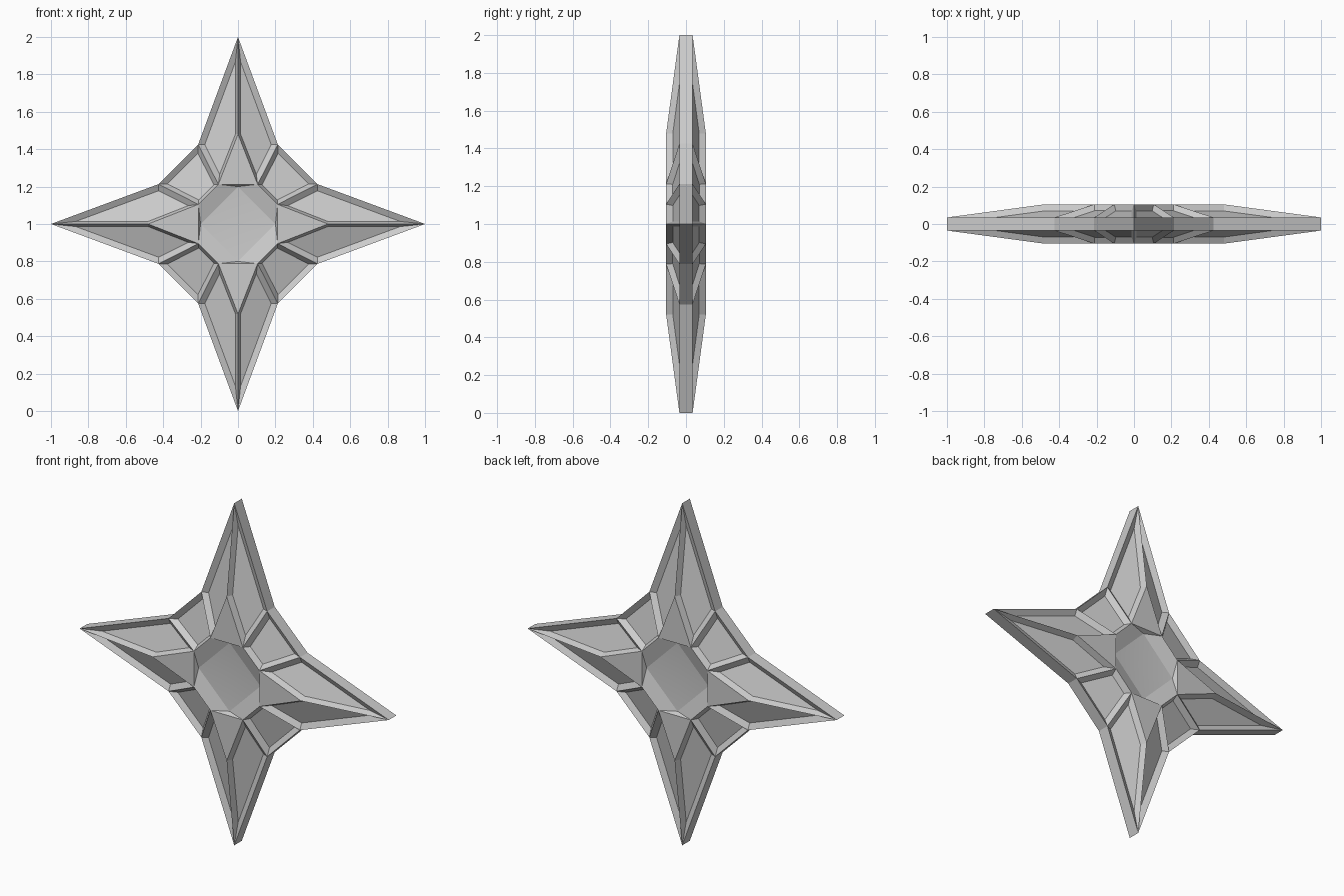
import bpy, bmesh
from math import pi
from mathutils import Vector, Matrix

if "Cube" in bpy.data.objects:
    bpy.data.objects.remove(bpy.data.objects["Cube"])

RIM, TOP = 0.035, 0.105      # half thickness at the outline and at the ridges

# key points of one arm in the front half: (x, -y, z) around the star centre
TIP = (0, RIM, 1.0)
RIDGE = (0, TOP, 0.48)
SHOULDER = (0.213, RIM, 0.425)
SHOULDER2 = (0.425, RIM, 0.213)
OCT = (0.105, TOP, 0.212)
OCT2 = (0.212, TOP, 0.105)
DISH = (0, 0.078, 0.2)
DISH2 = (0.2, 0.078, 0)
CENTRE = (0, 0.066, 0)


def flip(p):
    return (-p[0], p[1], p[2])


def drop(p):
    return (p[0], 0, p[2])


def add_faces(bm, faces):
    """Repeat faces on all four arms, facing forward or outward."""
    made = []
    for k in range(4):
        rot = Matrix.Rotation(k * pi / 2, 3, 'Y')
        for pts in faces:
            vs = [bm.verts.new(rot @ Vector((x, -y, z))) for x, y, z in pts]
            f = bm.faces.new(vs)
            f.normal_update()
            mid = f.calc_center_median()
            out = Vector((mid.x * 0.01, -1, mid.z * 0.01))
            if abs(f.normal.y) < 1e-4:
                out = Vector((mid.x, 0, mid.z))
            if f.normal.dot(out) < 0:
                f.normal_flip()
            made.append(f)
    return made


def finish(bm, name):
    """Weld the front half and mirror it to the back."""
    bmesh.ops.remove_doubles(bm, verts=bm.verts, dist=0.0005)
    me = bpy.data.meshes.new(name)
    bm.to_mesh(me)
    bm.free()
    ob = bpy.data.objects.new(name, me)
    bpy.context.collection.objects.link(ob)
    ob.location.z = 1
    mod = ob.modifiers.new("back_half", 'MIRROR')
    mod.use_axis = (False, True, False)
    mod.merge_threshold = 0.0005
    return ob


# star body: sunken arm panels, sunken corner panels, flat arrow plates, rim
bm = bmesh.new()
panels = add_faces(bm, [
    (TIP, SHOULDER, OCT, RIDGE),
    (TIP, flip(SHOULDER), flip(OCT), RIDGE),
    (SHOULDER, SHOULDER2, OCT2, OCT),
])
bmesh.ops.inset_individual(bm, faces=panels, thickness=0.025, depth=-0.028,
                           use_even_offset=True)
add_faces(bm, [
    (RIDGE, OCT, flip(OCT)),
    (TIP, SHOULDER, drop(SHOULDER), drop(TIP)),
    (TIP, flip(SHOULDER), drop(flip(SHOULDER)), drop(TIP)),
    (SHOULDER, SHOULDER2, drop(SHOULDER2), drop(SHOULDER)),
])
finish(bm, "star_body")

# centre: octagon walls falling into a softly shaded square dish
bm = bmesh.new()
add_faces(bm, [
    (flip(OCT), OCT, DISH),
    (OCT, OCT2, DISH2, DISH),
])
for f in add_faces(bm, [(DISH, DISH2, CENTRE)]):
    f.smooth = True
finish(bm, "centre_dish")
